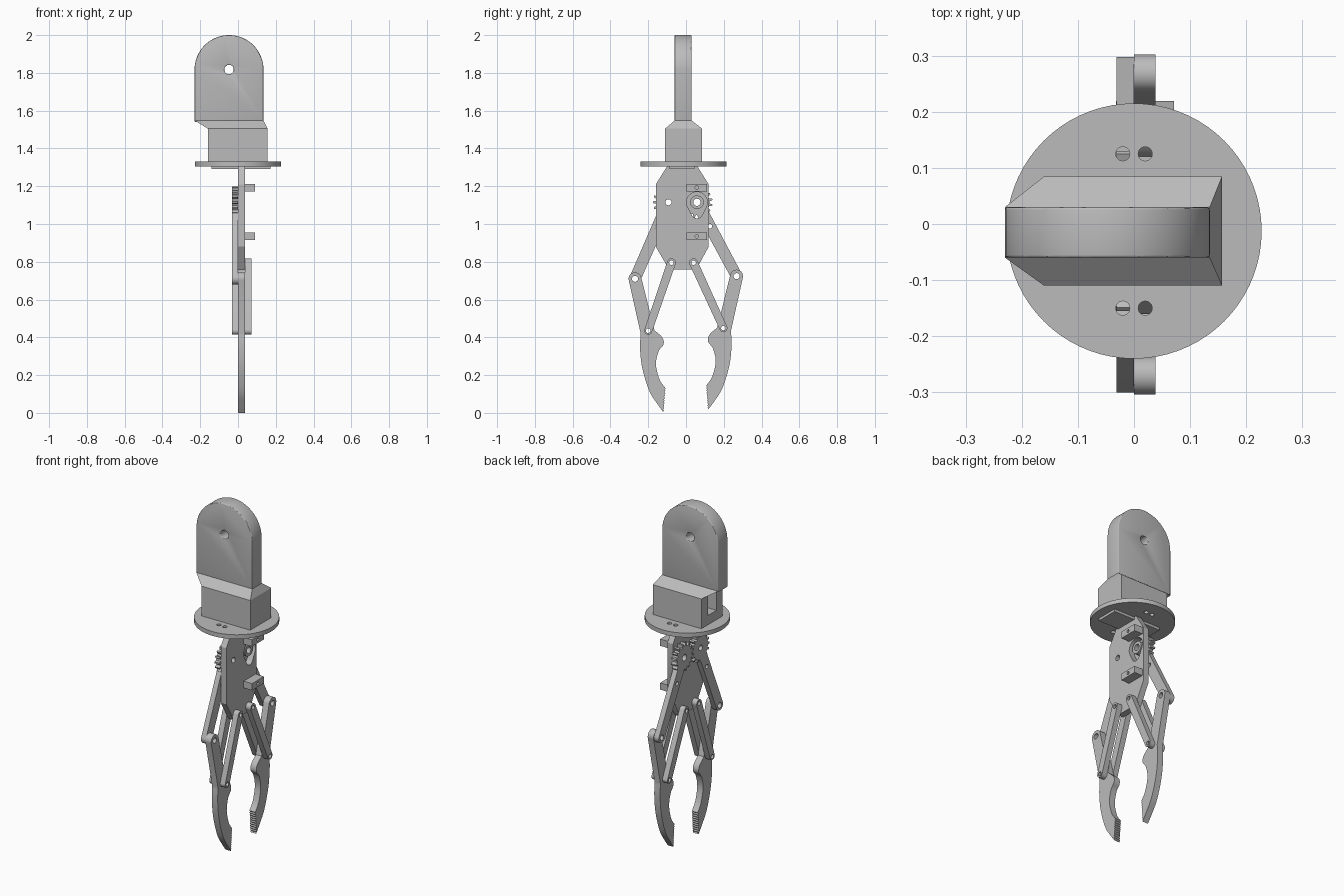
import bpy, bmesh
from math import sin, cos, pi, acos, atan2, hypot, radians
from mathutils import Matrix, Vector

if "Cube" in bpy.data.objects:
    bpy.data.objects.remove(bpy.data.objects["Cube"])

grey = bpy.data.materials.new("light_grey")
grey.use_nodes = True
grey.diffuse_color = (0.5, 0.5, 0.5, 1)
grey.node_tree.nodes["Principled BSDF"].inputs["Base Color"].default_value = (0.5, 0.5, 0.5, 1)

# Plane orientation for each extrusion axis
FRAMES = {
    "x": Matrix(((0, 0, 1), (1, 0, 0), (0, 1, 0))).to_4x4(),
    "y": Matrix(((1, 0, 0), (0, 0, -1), (0, 1, 0))).to_4x4(),
    "z": Matrix.Identity(4),
}
UNIT = {"x": Vector((1, 0, 0)), "y": Vector((0, 1, 0)), "z": Vector((0, 0, 1))}


def activate(obj):
    bpy.ops.object.select_all(action='DESELECT')
    obj.select_set(True)
    bpy.context.view_layer.objects.active = obj


def arc(c, r, a0, a1, n=20):
    return [(c[0] + r * cos(a0 + (a1 - a0) * i / n),
             c[1] + r * sin(a0 + (a1 - a0) * i / n)) for i in range(n + 1)]


def circle(c, r, n=32):
    return arc(c, r, 0, 2 * pi, n)[:-1]


def hull(a, b, ra, rb):
    """Outline wrapped around two circles."""
    t = atan2(b[1] - a[1], b[0] - a[0])
    p = acos((ra - rb) / hypot(b[0] - a[0], b[1] - a[1]))
    return arc(a, ra, t + p, t + 2 * pi - p) + arc(b, rb, t - p, t + p)


def rect(u0, u1, v0, v1):
    return [(u0, v0), (u1, v0), (u1, v1), (u0, v1)]


def smooth(pts, n=5):
    """Catmull-Rom curve through the points."""
    p = [Vector(q) for q in [pts[0]] + pts + [pts[-1]]]
    out = []
    for a, b, c, d in zip(p, p[1:], p[2:], p[3:]):
        for i in range(n):
            t = i / n
            out.append(tuple(0.5 * (2 * b + (c - a) * t + (2 * a - 5 * b + 4 * c - d) * t ** 2
                                    + (3 * b - a - 3 * c + d) * t ** 3)))
    return out + [pts[-1]]


def plate(name, outline, lo, hi, holes=(), axis="x", bevel=0):
    """Extruded flat shape with holes."""
    cu = bpy.data.curves.new(name, 'CURVE')
    cu.dimensions = '2D'
    cu.fill_mode = 'BOTH'
    cu.extrude = (hi - lo) / 2
    for loop in [outline, *holes]:
        s = cu.splines.new('POLY')
        s.points.add(len(loop) - 1)
        for pt, (u, v) in zip(s.points, loop):
            pt.co = (u, v, 0, 1)
        s.use_cyclic_u = True
    obj = bpy.data.objects.new(name, cu)
    bpy.context.collection.objects.link(obj)
    activate(obj)
    bpy.ops.object.convert(target='MESH')
    obj = bpy.context.view_layer.objects.active
    obj.name = name
    me = obj.data
    me.transform(Matrix.Translation(UNIT[axis] * (lo + hi) / 2) @ FRAMES[axis])
    bm = bmesh.new()
    bm.from_mesh(me)
    bmesh.ops.remove_doubles(bm, verts=bm.verts, dist=1e-5)
    bmesh.ops.dissolve_limit(bm, angle_limit=0.01, verts=bm.verts, edges=bm.edges)
    bmesh.ops.recalc_face_normals(bm, faces=bm.faces)
    bm.to_mesh(me)
    bm.free()
    me.materials.clear()
    me.materials.append(grey)
    if bevel:
        m = obj.modifiers.new("rounded_edges", 'BEVEL')
        m.width, m.segments, m.angle_limit = bevel, 3, radians(50)
        bpy.ops.object.modifier_apply(modifier=m.name)
    bpy.ops.object.shade_smooth_by_angle()
    return obj


# Mounting tang with arched top
TOP = (-0.0475, 1.8175)
plate("mounting_tang", [(-0.23, 1.54), (0.135, 1.54)] + arc(TOP, 0.1825, 0, pi, 40),
      -0.06, 0.03, [circle(TOP, 0.025)], "y", 0.011)

# Wrist block, lofted into the tang, with a slot in one end
bm = bmesh.new()
rings = []
for (x0, x1, y0, y1), z in (((-0.16, 0.157, -0.11, 0.085), 1.325),
                            ((-0.16, 0.157, -0.11, 0.085), 1.505),
                            ((-0.23, 0.135, -0.06, 0.03), 1.548)):
    rings.append([bm.verts.new((u, v, z)) for u, v in rect(x0, x1, y0, y1)])
for low, high in zip(rings, rings[1:]):
    for i in range(4):
        j = (i + 1) % 4
        bm.faces.new((low[i], low[j], high[j], high[i]))
bm.faces.new(rings[0][::-1])
bm.faces.new(rings[-1])
me = bpy.data.meshes.new("wrist_block")
bm.to_mesh(me)
bm.free()
me.materials.append(grey)
block = bpy.data.objects.new("wrist_block", me)
bpy.context.collection.objects.link(block)
cutter = plate("slot_cutter", rect(-0.3, -0.06, -0.055, 0.025), 1.385, 1.5, axis="z")
cutter.hide_render = True
cut = block.modifiers.new("slot", 'BOOLEAN')
cut.operation, cut.object, cut.solver = 'DIFFERENCE', cutter, 'EXACT'
activate(block)
bpy.ops.object.modifier_apply(modifier=cut.name)
bpy.data.objects.remove(cutter)

# Round flange and the pad under it
plate("flange", circle((0, -0.0125), 0.2275, 72), 1.305, 1.33,
      [circle((x, y), 0.0125, 24) for x in (-0.02, 0.02) for y in (-0.15, 0.125)], "z")
plate("flange_pad", rect(-0.14, 0.172, -0.087, 0.045), 1.29, 1.306, axis="z")

# Palm plate with pivots and the drive opening
GEAR = {"right": (-0.093, 1.115), "left": (0.058, 1.115)}
PIVOT = {"right": (-0.077, 0.795), "left": (0.04, 0.795)}
palm = [(-0.055, 0.76), (0.018, 0.76), (0.06, 0.78), (0.12, 0.88), (0.12, 1.21), (0.06, 1.306),
        (-0.1, 1.306), (-0.16, 1.21), (-0.16, 0.88), (-0.1, 0.78)]
palm[:3] = [(-0.09, 0.76), (0.055, 0.76)]
palm.pop()
plate("palm_plate", palm, 0, 0.036,
      [circle(GEAR["right"], 0.016), hull(GEAR["left"], (0.058, 1.06), 0.055, 0.03)]
      + [circle(p, 0.012) for p in PIVOT.values()])
plate("drive_hub", circle(GEAR["left"], 0.036), -0.002, 0.03, [circle(GEAR["left"], 0.019)])

# Servo mounting lugs
for label, z in (("upper", 1.193), ("lower", 0.935)):
    plate(label + "_servo_lug", rect(0.002, 0.112, z - 0.02, z + 0.02), 0.035, 0.09,
          [circle((0.057, z), 0.009, 20)])


def gear_outline(c, phase, teeth=16):
    pts = []
    for k in range(teeth):
        for frac, r in ((-0.3, 0.067), (-0.14, 0.083), (0.14, 0.083), (0.3, 0.067)):
            a = phase + (k + frac) * 2 * pi / teeth
            pts.append((c[0] + r * cos(a), c[1] + r * sin(a)))
    return pts


# Finger outline: straight arm, curved blade, serrated tip
ELBOW, WRIST = (-0.27, 0.71), (-0.2, 0.435)
outer = smooth([(-0.24, 0.42), (-0.243, 0.336), (-0.23, 0.23), (-0.193, 0.114),
                (-0.15, 0.045), (-0.117, 0.0)])
inner = smooth([(-0.108, 0.13), (-0.14, 0.177), (-0.159, 0.257), (-0.145, 0.326),
                (-0.119, 0.363), (-0.126, 0.4), (-0.167, 0.437)])
teeth = [(-0.117 + 0.009 * i / 20 - 0.005 * (i % 2), 0.13 * i / 20) for i in range(1, 20)]
finger = arc(ELBOW, 0.034, radians(14), radians(194)) + outer + teeth + inner

# Both sides of the linkage
for side in ("right", "left"):
    def place(p, s=side):
        return p if s == "right" else (-p[0] - 0.002, p[1] + 0.014)

    elbow, wrist, hub, pivot = place(ELBOW), place(WRIST), GEAR[side], PIVOT[side]
    bore = 0.016 if side == "right" else 0.019
    plate(side + "_finger", [place(p) for p in finger], 0, 0.038,
          [circle(elbow, 0.016), circle(wrist, 0.012)])
    plate(side + "_gear", gear_outline(hub, 0 if side == "right" else pi / 16), -0.031, 0,
          [circle(hub, bore)])
    mid = tuple(h + 0.325 * (e - h) for h, e in zip(hub, elbow))
    plate(side + "_gear_arm", hull(hub, elbow, 0.032, 0.03), -0.031, 0,
          [circle(hub, bore), circle(elbow, 0.016), circle(mid, 0.012)])
    for label, lo in (("near", 0.038), ("far", -0.032)):
        plate(f"{side}_{label}_link", hull(pivot, wrist, 0.023, 0.021), lo, lo + 0.033,
              [circle(pivot, 0.012), circle(wrist, 0.012)])
